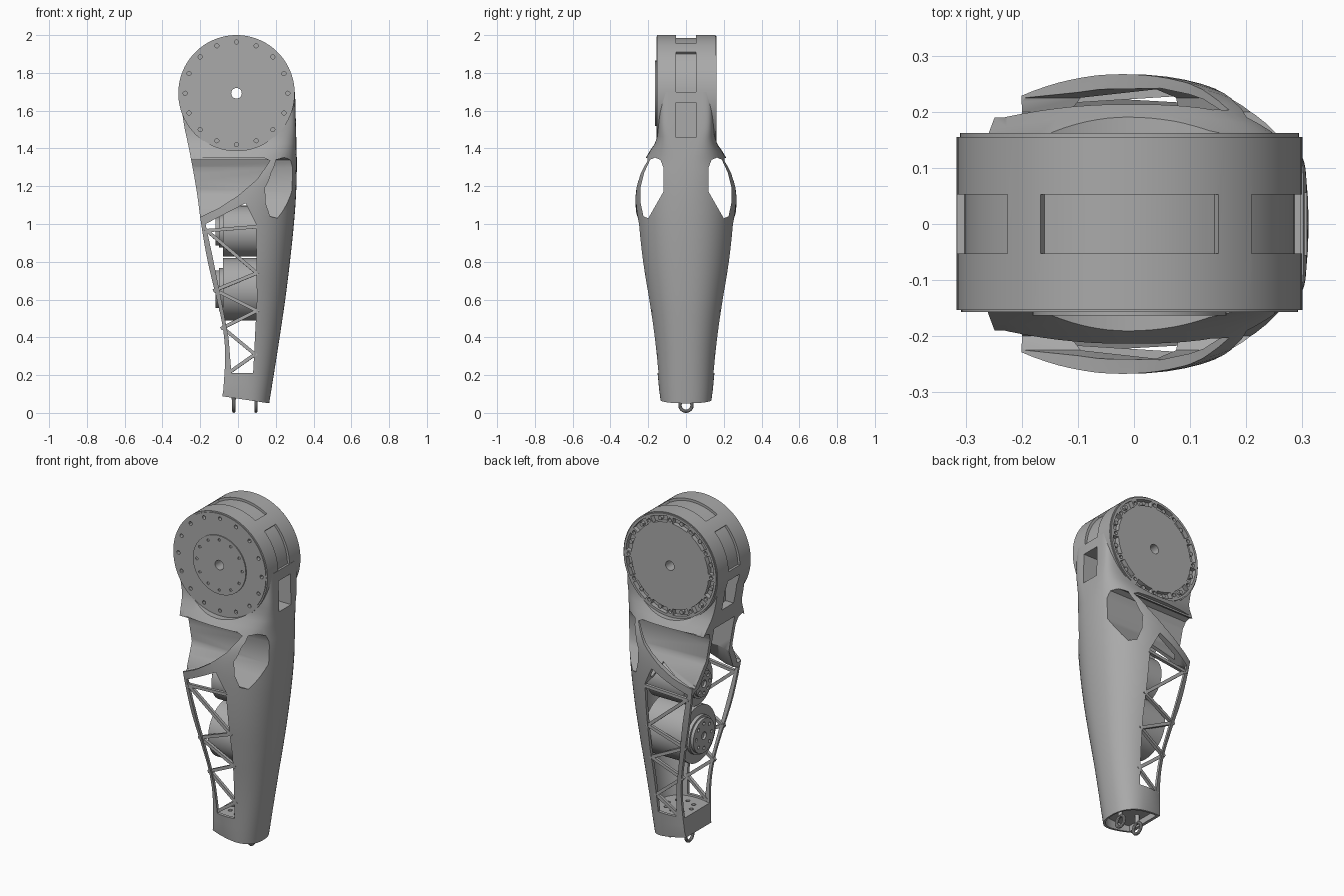
import bpy, bmesh
from math import sin, cos, pi, radians
from mathutils import Vector, Matrix

if "Cube" in bpy.data.objects:
    bpy.data.objects.remove(bpy.data.objects["Cube"])

grey = bpy.data.materials.new("plain_grey")
grey.use_nodes = True
grey.diffuse_color = (0.4, 0.4, 0.4, 1)
grey.node_tree.nodes["Principled BSDF"].inputs["Base Color"].default_value = (0.4, 0.4, 0.4, 1)

HX, HZ, HR = -0.008, 1.692, 0.308  # hip housing centre and radius


def finish(name, bm):
    bmesh.ops.recalc_face_normals(bm, faces=bm.faces)
    mesh = bpy.data.meshes.new(name)
    bm.to_mesh(mesh)
    bm.free()
    mesh.materials.append(grey)
    ob = bpy.data.objects.new(name, mesh)
    bpy.context.collection.objects.link(ob)
    return ob


def prism(name, polys, axis, lo, hi):
    """Extrude flat outlines along an axis into one object."""
    place = {"x": lambda p, d: (d, p[0], p[1]),
             "y": lambda p, d: (p[0], d, p[1]),
             "z": lambda p, d: (p[0], p[1], d)}[axis]
    bm = bmesh.new()
    for poly in polys:
        ends = [[bm.verts.new(place(p, d)) for p in poly] for d in (lo, hi)]
        skin(bm, ends)
    return finish(name, bm)


def skin(bm, rings):
    for a, b in zip(rings, rings[1:]):
        for i in range(len(a)):
            j = (i + 1) % len(a)
            bm.faces.new((a[i], a[j], b[j], b[i]))
    bm.faces.new(rings[0])
    bm.faces.new(rings[-1])


def circle(cx, cy, r, n=64):
    return [(cx + r * cos(2 * pi * i / n), cy + r * sin(2 * pi * i / n)) for i in range(n)]


def circles_around(cx, cy, ring, r, count, n=12):
    return [circle(x, y, r, n) for x, y in circle(cx, cy, ring, count)]


def sector(r0, r1, a0, a1, n=14):
    angles = [radians(a0 + (a1 - a0) * i / n) for i in range(n + 1)]
    return ([(HX + r1 * cos(a), HZ + r1 * sin(a)) for a in angles] +
            [(HX + r0 * cos(a), HZ + r0 * sin(a)) for a in reversed(angles)])


def box(x0, x1, z0, z1):
    return [(x0, z0), (x1, z0), (x1, z1), (x0, z1)]


def cut(ob, cutters):
    for c in cutters:
        c.hide_render = True
        mod = ob.modifiers.new("cut", "BOOLEAN")
        mod.operation, mod.solver, mod.object = "DIFFERENCE", "EXACT", c
        with bpy.context.temp_override(object=ob, active_object=ob):
            bpy.ops.object.modifier_apply(modifier=mod.name)


def drop(cutters):
    for c in cutters:
        bpy.data.objects.remove(c)


# Shell profile: height, back edge, front edge, half width, squareness
KEYS = [(0.05, -.083, .165, .135, 2.3), (0.3, -.068, .205, .16, 2.3),
        (0.45, -.08, .228, .18, 2.3), (0.6, -.112, .25, .205, 2.3),
        (0.8, -.16, .275, .238, 2.3), (1.0, -.195, .296, .26, 2.3),
        (1.15, -.215, .307, .267, 2.3), (1.27, -.235, .311, .252, 2.5),
        (1.36, -.252, .311, .208, 3), (1.44, -.268, .309, .16, 5),
        (1.52, -.285, .307, .15, 8), (1.7, -.31, .302, .15, 9)]


def row(z):
    """Smoothly interpolated profile at a height: back, front, half width, squareness."""
    z = min(max(z, KEYS[0][0]), KEYS[-1][0])
    i = max(k for k in range(len(KEYS) - 1) if KEYS[k][0] <= z)
    a, b = KEYS[i], KEYS[i + 1]
    p, q = KEYS[max(i - 1, 0)], KEYS[min(i + 2, len(KEYS) - 1)]
    h = b[0] - a[0]
    t = (z - a[0]) / h
    out = []
    for c in range(1, 5):
        m0 = (b[c] - p[c]) / (b[0] - p[0]) * h
        m1 = (q[c] - a[c]) / (q[0] - a[0]) * h
        out.append((2*t**3 - 3*t*t + 1) * a[c] + (t**3 - 2*t*t + t) * m0 +
                   (3*t*t - 2*t**3) * b[c] + (t**3 - t*t) * m1)
    return out


def mid(z):
    return -0.02 + 0.06 * max(0, 1 - z)


def section(z, inset=0, reach=1.0, half=None):
    xl, xr, hw, n = row(z)
    xc, xr, hw = mid(z), xr - inset, (half or hw - inset)
    pts = []
    for i in range(17):
        a = pi / 2 * i / 16
        pts.append((xc + (xr - xc) * max(cos(a), 0) ** (2 / n) if i < 16 else xc,
                    hw * sin(a) ** (2 / n)))
    for i in range(1, 9):
        t = reach * i / 8
        pts.append((xc - (xc - xl) * t, hw * (1 - 0.13 * t * t)))
    return pts + [(x, -y) for x, y in reversed(pts[1:])]


def loft(name, levels, slant=0, **kw):
    bm = bmesh.new()
    rings = []
    for k, (z, half) in enumerate(levels):
        lift = slant if k == 0 else 0
        rings.append([bm.verts.new((x, y, z + lift * (0.17 - x)))
                      for x, y in section(z, half=half, **kw)])
    skin(bm, rings)
    return finish(name, bm)


def surface(x, z):
    xl, xr, hw, n = row(z)
    t = (x - mid(z)) / ((xr if x > mid(z) else xl) - mid(z))
    return hw * ((1 - t ** n) ** (1 / n) if x > mid(z) else 1 - 0.13 * t * t)


# Thigh shell with its cavity, truss window, side channels and openings
shell = loft("thigh_shell", [(0.05, None)] + [(0.12 + 1.58 * i / 40, None) for i in range(41)], slant=0.15)
cavity = loft("cavity", [(0.2 + 0.8 * i / 16, None) for i in range(17)] + [(1.02, 0.185), (1.16, 0.1)],
              inset=0.018, reach=1.7)
under = loft("under_hollow", [(-0.05, None), (0.12, None)], inset=0.018, reach=0.85)
truss_gap = prism("truss_gap", [[(-.172, 1.0), (.04, 1.11), (.095, 1.0), (.1, .6), (.08, .21), (-.035, .21),
                                 (-.05, .4), (-.085, .58), (-.135, .83)]], "y", -0.5, 0.5)
channel = [(.12, 1.17), (.12, 1.3), (.135, 1.34), (.165, 1.352), (.19, 1.34), (.222, 1.27),
           (.242, 1.19), (.24, 1.11), (.225, 1.04), (.2, 1.03)]
channels = prism("channels", [channel, [(-y, z) for y, z in channel]], "x", -0.5, 0.5)
opening = [(-.4, 1.35), (.14, 1.35), (.17, 1.335), (.1, 1.235), (0, 1.15), (-.1, 1.085), (-.2, 1.037), (-.4, 1.037)]
openings = [prism("opening", [opening], "y", s * 0.19, s * 0.5) for s in (-1, 1)]
end_recess = prism("end_recess", [box(-.095, .095, 1.1, 1.36)], "x", -0.5, 0.05)
clearance = prism("clearance", [circle(HX, HZ, HR - 0.004, 96)], "y", -0.5, 0.5)
ports = prism("ports", [box(.2, .5, 1.46, 1.64), box(-.5, -.22, 1.46, 1.64)], "y", -0.055, 0.055)
floor_holes = prism("floor_holes", circles_around(0.04, 0, 0.075, 0.012, 8), "z", 0.17, 0.25)
cutters = [cavity, under, truss_gap, channels, *openings, end_recess, clearance, ports, floor_holes]
cut(shell, cutters)

# Hip housing: shallow rim panels, rim pockets on the rear, bolt holes on the front
housing = prism("hip_housing", [circle(HX, HZ, HR, 96)], "y", -0.153, 0.155)
plate = prism("rear_rim", [circle(HX, HZ, HR - 0.006, 96)], "y", 0.15, 0.162)
flange = prism("front_flange", [circle(HX, HZ, 0.173)], "y", -0.163, -0.14)
front_rim = prism("front_rim", [circle(HX, HZ, HR - 0.008, 96)], "y", -0.157, -0.14)
panels = prism("panels", [sector(.294, .36, a, b) for a, b in ((59, 121), (1, 45), (135, 179))], "y", -0.053, 0.053)
bore = prism("bore", [circle(HX, HZ, 0.028, 24)], "y", -0.5, 0.5)
rim_holes = prism("rim_holes", circles_around(HX, HZ, 0.272, 0.011, 16), "y", -0.3, -0.135)
hub_holes = prism("hub_holes", circles_around(HX, HZ, 0.148, 0.008, 12), "y", -0.3, -0.15)
pockets = prism("pockets", [sector(.252, .288, a + 4, a + 26) for a in range(0, 360, 30)], "y", 0.135, 0.3)
bolt_sinks = prism("bolt_sinks", circles_around(HX, HZ, 0.27, 0.011, 12), "y", 0.145, 0.3)
cut(housing, [panels, ports, bore, rim_holes, pockets, bolt_sinks])
cut(plate, [bore, pockets, bolt_sinks])
cut(front_rim, [bore, rim_holes])
cut(flange, [bore, hub_holes])
drop([panels, bore, rim_holes, hub_holes, pockets, bolt_sinks] + cutters)
rear_bolts = prism("rear_bolts", [circle(x, z, 0.012, 12) for x, z in
                   [(HX + .27 * cos(radians(a)), HZ + .27 * sin(radians(a))) for a in range(15, 360, 30)]],
                   "y", 0.13, 0.155)

# Truss struts, mirrored front to rear
nodes = [(.09, .985), (-.165, .965), (.1, .74), (-.12, .65), (.1, .54), (-.08, .45), (.09, .31), (-.045, .215)]
bm = bmesh.new()
for side in (-1, 1):
    pts = [Vector((x, side * (surface(x, z) - 0.011), z)) for x, z in nodes]
    for a, b in zip(pts, pts[1:]):
        d = b - a
        bmesh.ops.create_cube(bm, size=1, matrix=Matrix.Translation((a + b) / 2) @
                              d.to_track_quat("Z", "Y").to_matrix().to_4x4() @
                              Matrix.Diagonal((0.018, 0.018, d.length + 0.02, 1)))
struts = finish("truss_struts", bm)

# Two drive motors lying across the thigh, each with a bolted hub
parts = [shell, housing, plate, flange, front_rim, rear_bolts, struts]
for label, z, r, hub in (("upper", 0.962, 0.135, 0.075), ("lower", 0.655, 0.165, 0.1)):
    body = prism(label + "_motor", [circle(0, z, r)], "x", -0.08, 0.16)
    collar = prism(label + "_motor_collar", [circle(0, z, hub + 0.012)], "x", -0.1, -0.07)
    face = prism(label + "_motor_hub", [circle(0, z, hub, 48)], "x", -0.118, -0.09)
    holes = prism("hub_cut", circles_around(0, z, hub * 0.72, 0.01, 8) + [circle(0, z, 0.022, 20)], "x", -0.3, -0.104)
    cut(face, [holes])
    drop([holes])
    parts += [body, collar, face]

# Eye lugs under the knee end
for label, x in (("rear", -0.022), ("front", 0.095)):
    bpy.ops.mesh.primitive_torus_add(major_radius=0.032, minor_radius=0.009, major_segments=32, minor_segments=10,
                                     location=(x, 0, 0.041), rotation=(0, pi / 2, 0))
    ring = bpy.context.object
    ring.name = label + "_eye_lug"
    ring.data.materials.append(grey)
    parts += [ring, prism(label + "_lug_stem", [circle(x, 0, 0.012, 16)], "z", 0.07, 0.15)]

bpy.ops.object.select_all(action="DESELECT")
for ob in parts:
    ob.select_set(True)
bpy.context.view_layer.objects.active = shell
bpy.ops.object.shade_smooth_by_angle(angle=radians(30))
